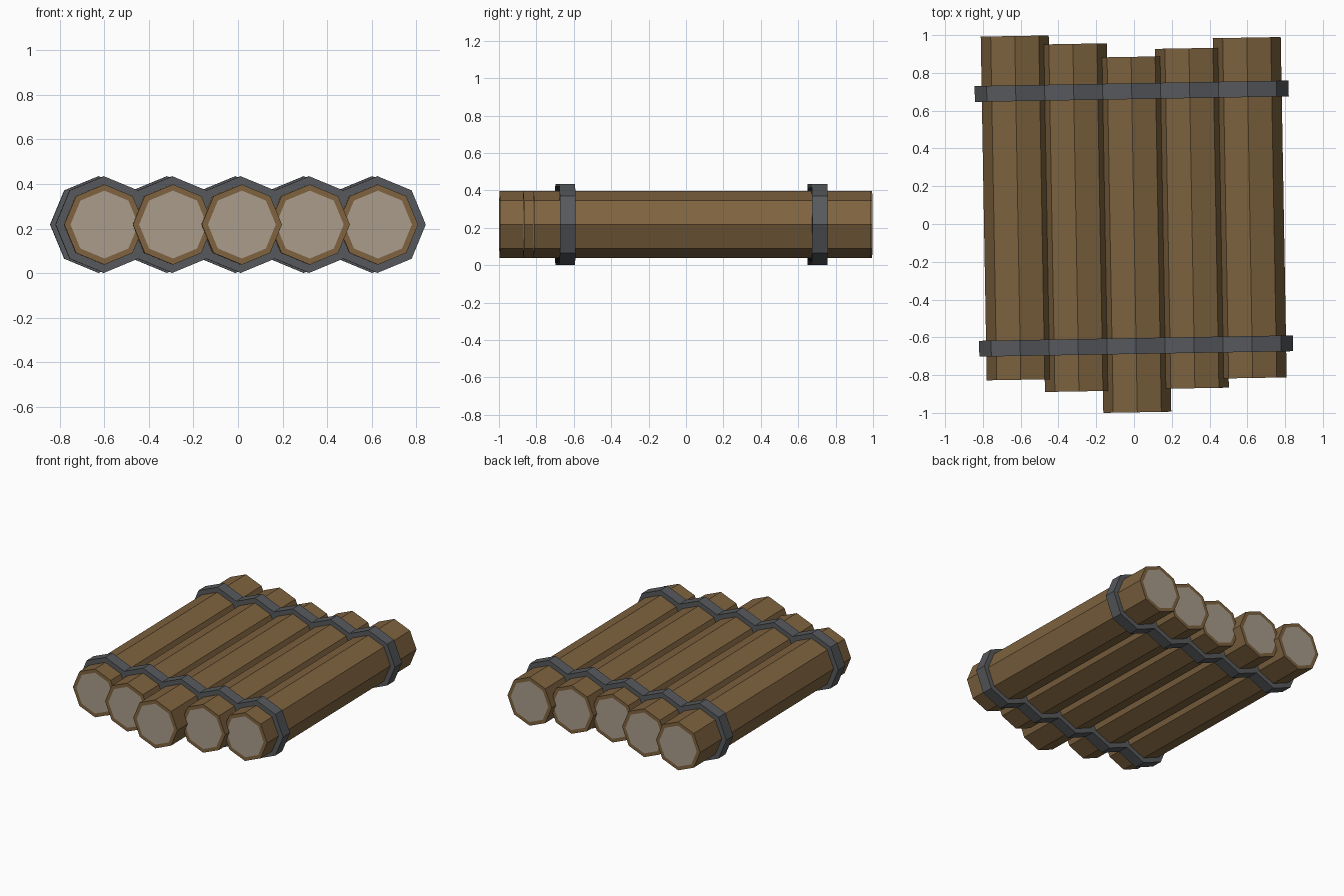
import bpy, bmesh
from math import cos, sin, pi, radians
from mathutils import Matrix

if "Cube" in bpy.data.objects:
    bpy.data.objects.remove(bpy.data.objects["Cube"])

TURN = Matrix.Rotation(radians(1.0), 4, 'Z')   # whole raft sits slightly askew
ZC = 0.218                                     # height of the log axes
STEP = 0.307                                   # spacing between logs
R_LOG, R_CAP, R_BAND = 0.18, 0.15, 0.217


def material(name, rgb):
    m = bpy.data.materials.new(name)
    m.diffuse_color = (*rgb, 1)
    m.use_nodes = True
    m.node_tree.nodes["Principled BSDF"].inputs["Base Color"].default_value = m.diffuse_color
    return m


bark = material("bark", (0.21, 0.125, 0.05))
cut_wood = material("cut_wood", (0.40, 0.335, 0.26))
iron = material("band_grey", (0.095, 0.10, 0.108))


def prism(name, profile, y0, y1, mats, inset=0):
    """Extrude an xz profile from y0 to y1, optionally insetting the end faces."""
    bm = bmesh.new()
    front = [bm.verts.new((x, y0, z)) for x, z in profile]
    back = [bm.verts.new((x, y1, z)) for x, z in profile]
    n = len(profile)
    for i in range(n):
        j = (i + 1) % n
        bm.faces.new((front[i], front[j], back[j], back[i]))
    ends = [bm.faces.new(front), bm.faces.new(back[::-1])]
    bmesh.ops.recalc_face_normals(bm, faces=bm.faces[:])
    if inset:
        bmesh.ops.inset_individual(bm, faces=ends, thickness=inset)
        for f in ends:
            f.material_index = 1
    bm.transform(TURN)
    mesh = bpy.data.meshes.new(name)
    bm.to_mesh(mesh)
    bm.free()
    for m in mats:
        mesh.materials.append(m)
    obj = bpy.data.objects.new(name, mesh)
    bpy.context.collection.objects.link(obj)
    return obj


# Octagonal logs with pale cut ends: (front y, back y)
log_ends = [(-0.814, 1.006), (-0.881, 0.959), (-0.997, 0.885),
            (-0.875, 0.925), (-0.826, 0.976)]
for i, (y0, y1) in enumerate(log_ends):
    cx = (i - 2) * STEP
    octagon = [(cx + R_LOG * cos(k * pi / 4), ZC + R_LOG * sin(k * pi / 4))
               for k in range(8)]
    prism(f"log_{i + 1}", octagon, y0, y1, [bark, cut_wood],
          inset=(R_LOG - R_CAP) * cos(pi / 8))

# Bands follow the scalloped outline of all five logs
c = R_BAND * cos(pi / 4)
upper = [(-2 * STEP - R_BAND, 0), (-2 * STEP - c, c)]
for i in range(5):
    x = (i - 2) * STEP
    upper += [(x, R_BAND), (x + c, c)]
upper.append((2 * STEP + R_BAND, 0))
outline = [(x, ZC + z) for x, z in upper] + \
          [(x, ZC - z) for x, z in upper[-2:0:-1]]
for name, y in (("front_band", -0.646), ("back_band", 0.703)):
    prism(name, outline, y - 0.042, y + 0.042, [iron])
